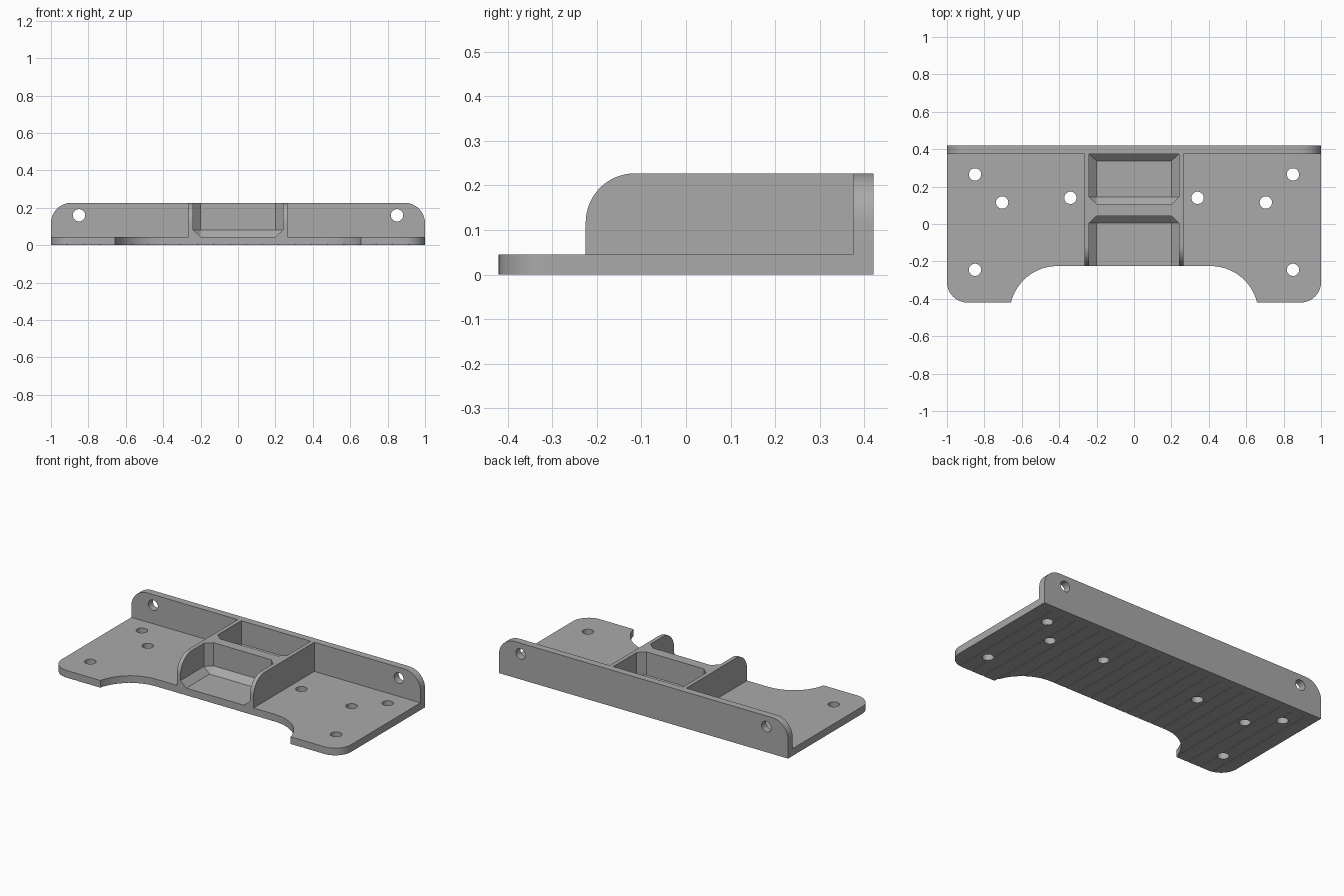
import bpy, bmesh, math
from mathutils import Vector

cube = bpy.data.objects.get("Cube")
if cube:
    bpy.data.objects.remove(cube, do_unlink=True)

grey = bpy.data.materials.new("plain grey")
grey.use_nodes = True
grey.diffuse_color = (0.4, 0.4, 0.4, 1)
grey.node_tree.nodes["Principled BSDF"].inputs["Base Color"].default_value = (0.4, 0.4, 0.4, 1)

THICK, HEIGHT, WALL_Y, BACK, STEP_Y, ROUND = 0.045, 0.227, 0.375, 0.42, -0.225, 0.11


def make(name, bm):
    bmesh.ops.recalc_face_normals(bm, faces=bm.faces)
    mesh = bpy.data.meshes.new(name)
    bm.to_mesh(mesh)
    bm.free()
    mesh.materials.append(grey)
    obj = bpy.data.objects.new(name, mesh)
    bpy.context.collection.objects.link(obj)
    return obj


def prism(name, points, direction):
    """Extrude a flat outline of 3D points along a direction."""
    bm = bmesh.new()
    face = bm.faces.new([bm.verts.new(p) for p in points])
    out = bmesh.ops.extrude_face_region(bm, geom=[face])
    verts = [g for g in out["geom"] if isinstance(g, bmesh.types.BMVert)]
    bmesh.ops.translate(bm, verts=verts, vec=direction)
    return make(name, bm)


def hull(name, points):
    bm = bmesh.new()
    for p in points:
        bm.verts.new(p)
    bmesh.ops.convex_hull(bm, input=bm.verts[:])
    bmesh.ops.dissolve_limit(bm, angle_limit=0.001, verts=bm.verts[:], edges=bm.edges[:])
    return make(name, bm)


def arc(cx, cy, r, start, end, steps=16):
    return [(cx + r * math.cos(math.radians(start + (end - start) * i / steps)),
             cy + r * math.sin(math.radians(start + (end - start) * i / steps)))
            for i in range(steps + 1)]


def both_sides(half):
    """Complete a right-hand outline with its mirror image."""
    return half + [(-x, y) for x, y in reversed(half)]


def combine(target, tool, operation):
    mod = target.modifiers.new(tool.name, "BOOLEAN")
    mod.object, mod.operation, mod.solver = tool, operation, "EXACT"
    bpy.context.view_layer.objects.active = target
    bpy.ops.object.modifier_apply(modifier=mod.name)
    bpy.data.objects.remove(tool, do_unlink=True)


# Base plate with curved front notch and rounded front corners
notch = arc(0.41, -0.48, 0.255, 90, 14)
corner = arc(1 - ROUND, -BACK + ROUND, ROUND, -90, 0)
plate_half = notch + [(0.66, -BACK)] + corner + [(1, BACK)]
bracket = prism("mounting_bracket", [(x, y, 0) for x, y in both_sides(plate_half)], (0, 0, THICK))

# Back wall with rounded top corners
wall_half = [(1, 0)] + arc(1 - ROUND, HEIGHT - ROUND, ROUND, 0, 90)
wall = prism("back_wall", [(x, WALL_Y, z) for x, z in both_sides(wall_half)], (0, BACK - WALL_Y, 0))
combine(bracket, wall, "UNION")

# Central block with rounded front top edge
side = [(0.39, 0.02), (0.39, HEIGHT)] + arc(STEP_Y + ROUND, HEIGHT - ROUND, ROUND, 90, 180) + [(STEP_Y, 0.02)]
block = prism("centre_block", [(-0.265, y, z) for y, z in side], (0.53, 0, 0))
combine(bracket, block, "UNION")

# Two pockets with chamfered floors leave the side ribs and the cross wall
CHAMFER_Z, ABOVE = 0.082, 0.3
front, back = [], []
for s in (-1, 1):
    front += [(s * 0.2, -0.5, THICK), (s * 0.2, 0.005, THICK)]
    back += [(s * 0.2, 0.337, THICK), (s * 0.2, 0.145, THICK)]
    for z in (CHAMFER_Z, ABOVE):
        front += [(s * 0.24, -0.5, z), (s * 0.24, 0.005, z), (s * 0.2, 0.043, z)]
        back += [(s * 0.24, WALL_Y, z), (s * 0.24, 0.145, z), (s * 0.2, 0.107, z)]
combine(bracket, hull("front_pocket", front), "DIFFERENCE")
combine(bracket, hull("back_pocket", back), "DIFFERENCE")

# Screw holes through the plate and the back wall
for s in (-1, 1):
    for x, y in ((0.85, 0.265), (0.705, 0.115), (0.34, 0.14), (0.85, -0.245)):
        ring = arc(s * x, y, 0.033, 0, 360, 32)[:-1]
        combine(bracket, prism("plate_hole", [(u, v, -0.1) for u, v in ring], (0, 0, 0.2)), "DIFFERENCE")
    ring = arc(s * 0.85, 0.16, 0.033, 0, 360, 32)[:-1]
    combine(bracket, prism("wall_hole", [(u, 0.3, v) for u, v in ring], (0, 0.2, 0)), "DIFFERENCE")

# Fine shallow grooves under the plate
grooves = bmesh.new()
for i in range(1, 23):
    cell = bmesh.ops.create_cube(grooves, size=1)["verts"]
    bmesh.ops.scale(grooves, verts=cell, vec=(0.006, 1, 0.006))
    bmesh.ops.translate(grooves, verts=cell, vec=Vector((-1 + i * 2 / 23, -0.125, 0)))
combine(bracket, make("under_grooves", grooves), "DIFFERENCE")

# Smooth curves, sharp edges
bracket.select_set(True)
bpy.context.view_layer.objects.active = bracket
bpy.ops.object.shade_smooth_by_angle(angle=math.radians(25))
